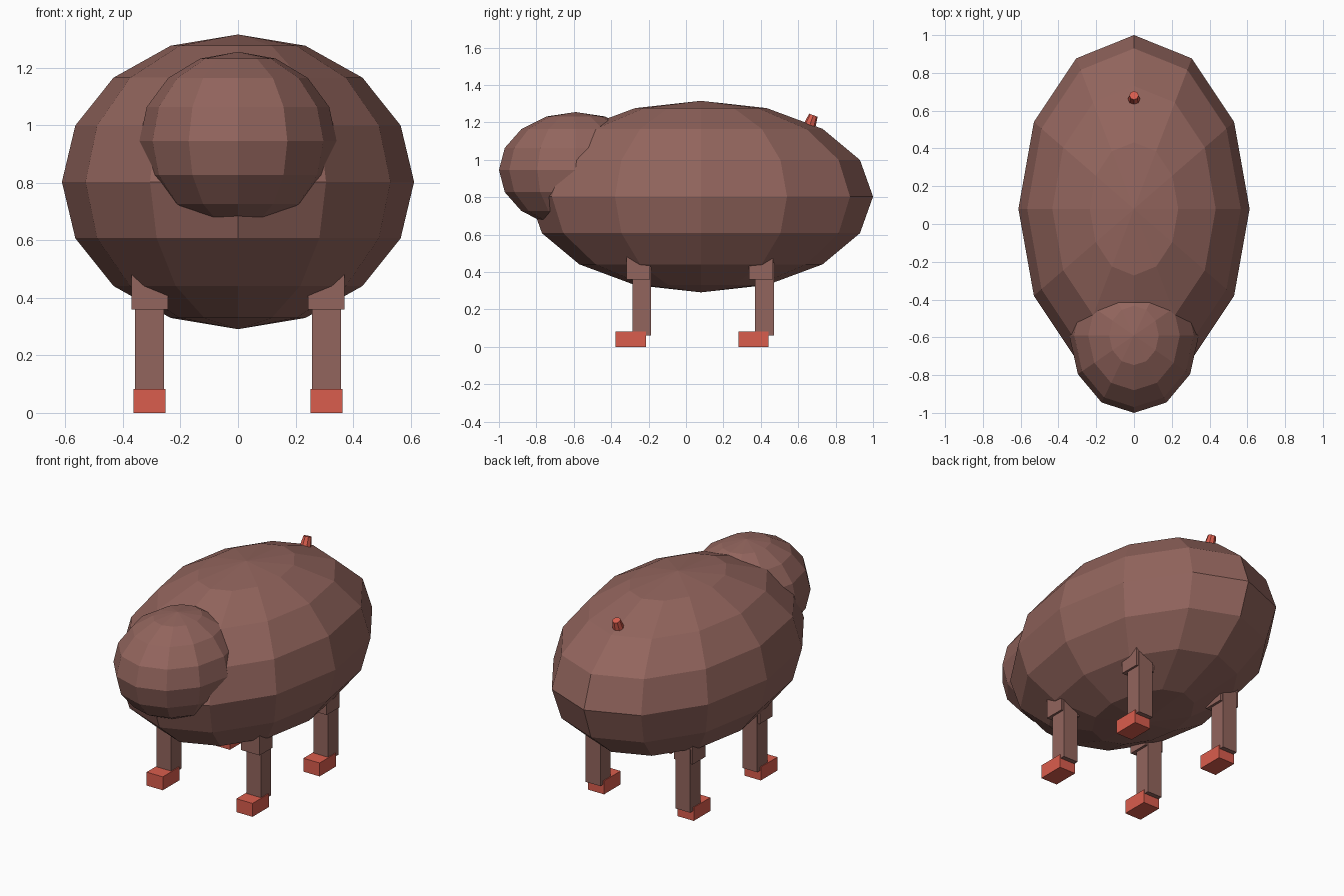
import bpy, math

if "Cube" in bpy.data.objects:
    bpy.data.objects.remove(bpy.data.objects["Cube"])


def material(name, rgb):
    m = bpy.data.materials.new(name)
    m.diffuse_color = (*rgb, 1)
    m.use_nodes = True
    m.node_tree.nodes["Principled BSDF"].inputs["Base Color"].default_value = m.diffuse_color
    return m


WOOL = material("brown", (0.29, 0.13, 0.11))
RED = material("red", (0.70, 0.11, 0.075))


def finish(name, mat):
    ob = bpy.context.object
    ob.name = name
    ob.data.materials.append(mat)
    return ob


def ball(name, loc, radii, mat):
    bpy.ops.mesh.primitive_uv_sphere_add(segments=12, ring_count=8, radius=1, location=loc)
    finish(name, mat).scale = radii


def box(name, x, y, z, mat):
    """Box from (min, max) pairs on each axis."""
    spans = (x, y, z)
    bpy.ops.mesh.primitive_cube_add(size=1, location=[(a + b) / 2 for a, b in spans])
    finish(name, mat).scale = [b - a for a, b in spans]


# Body and head: low-poly ellipsoids
ball("body", (0, 0.08, 0.803), (0.612, 0.92, 0.512), WOOL)
ball("head", (0, -0.59, 0.945), (0.343, 0.41, 0.31), WOOL)

# Tail: short tapered stub leaning backwards
tilt = math.radians(20)
length = 0.08
top = (0.681, 1.238)
bpy.ops.mesh.primitive_cone_add(
    vertices=8, radius1=0.036, radius2=0.024, depth=length,
    location=(0, top[0] - math.sin(tilt) * length / 2, top[1] - math.cos(tilt) * length / 2),
    rotation=(-tilt, 0, 0))
finish("tail", RED)

# Legs: thigh block, shin column and foot, four times
for end, dy in (("front", 0), ("back", 0.656)):
    for side, s in (("left", 1), ("right", -1)):
        def span(a, b):
            return tuple(sorted((s * a, s * b)))
        tag = f"{end}_{side}"
        box(tag + "_thigh", span(0.243, 0.371), (-0.318 + dy, -0.192 + dy), (0.36, 0.53), WOOL)
        box(tag + "_shin", span(0.258, 0.358), (-0.286 + dy, -0.186 + dy), (0.06, 0.45), WOOL)
        box(tag + "_foot", span(0.252, 0.363), (-0.376 + dy, -0.214 + dy), (0, 0.083), RED)
